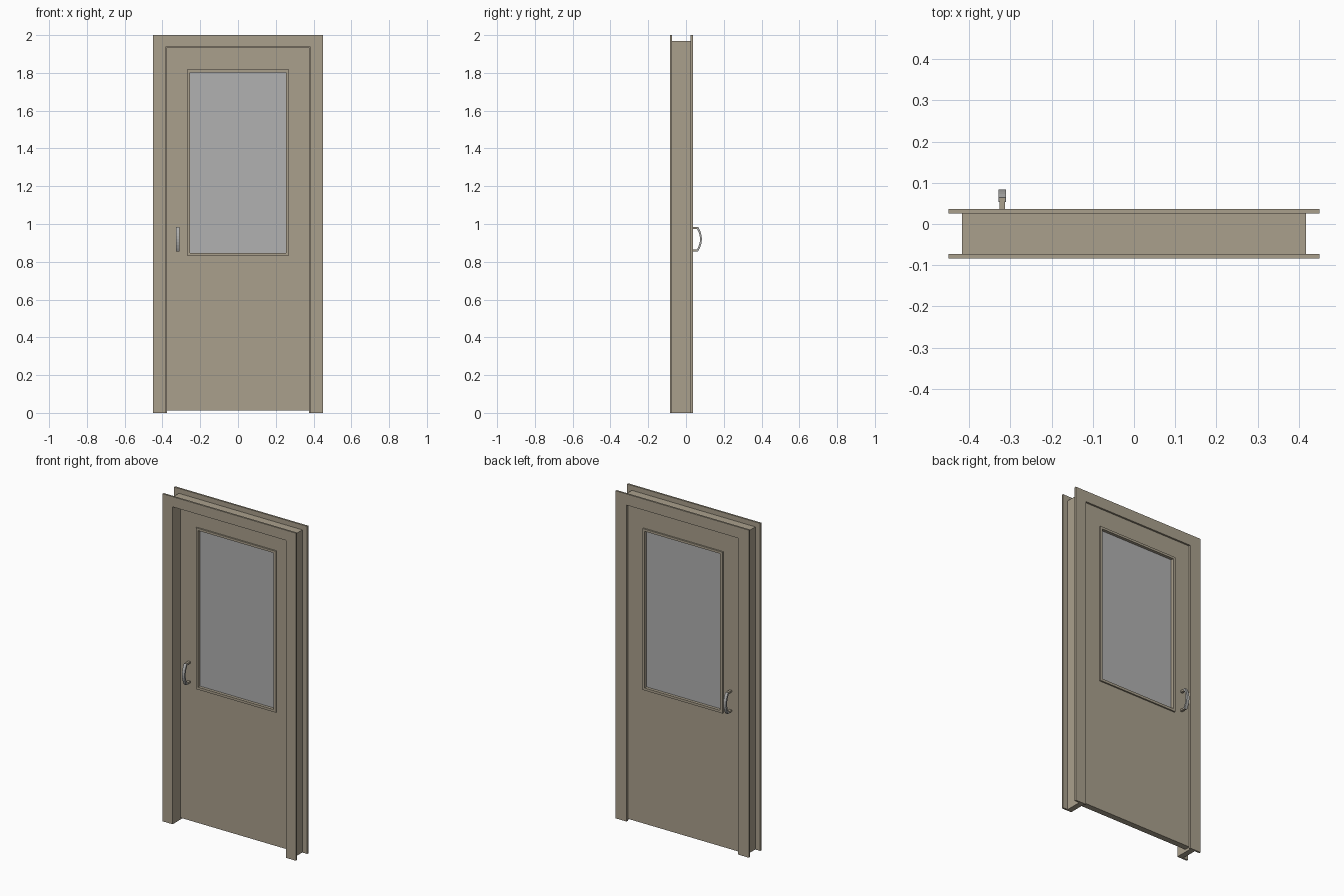
import bpy, bmesh, math

if "Cube" in bpy.data.objects:
    bpy.data.objects.remove(bpy.data.objects["Cube"])


def mat(name, c):
    m = bpy.data.materials.new(name)
    m.diffuse_color = (*c, 1)
    m.use_nodes = True
    m.node_tree.nodes["Principled BSDF"].inputs["Base Color"].default_value = m.diffuse_color
    return m


PAINT = mat("beige paint", (0.40, 0.35, 0.265))
GLASS = mat("grey glass", (0.44, 0.44, 0.44))
METAL = mat("grey metal", (0.42, 0.42, 0.41))


def finish(name, bm, m):
    bmesh.ops.recalc_face_normals(bm, faces=bm.faces[:])
    me = bpy.data.meshes.new(name)
    bm.to_mesh(me)
    bm.free()
    me.materials.append(m)
    ob = bpy.data.objects.new(name, me)
    bpy.context.collection.objects.link(ob)
    return ob


def extrude(name, pts, vec, m):
    """Closed 3D outline pushed along vec."""
    bm = bmesh.new()
    f = bm.faces.new([bm.verts.new(p) for p in pts])
    r = bmesh.ops.extrude_face_region(bm, geom=[f])
    bmesh.ops.translate(bm, vec=vec, verts=[v for v in r["geom"] if isinstance(v, bmesh.types.BMVert)])
    return finish(name, bm, m)


def arch(name, xo, zo, xi, zi, y0, y1):
    """Upside-down U standing on the floor."""
    p = [(-xo, 0), (-xo, zo), (xo, zo), (xo, 0), (xi, 0), (xi, zi), (-xi, zi), (-xi, 0)]
    extrude(name, [(x, y0, z) for x, z in p], (0, y1 - y0, 0), PAINT)


def ring(name, outer, inner, y0, y1, m):
    """Rectangular frame; outer and inner are (x half, z low, z high)."""
    bm = bmesh.new()

    def loop(r, y):
        x, a, b = r
        return [bm.verts.new(c) for c in ((-x, y, a), (x, y, a), (x, y, b), (-x, y, b))]
    loops = [loop(outer, y0), loop(outer, y1), loop(inner, y1), loop(inner, y0)]
    for i in range(4):
        a, b = loops[i], loops[(i + 1) % 4]
        for j in range(4):
            k = (j + 1) % 4
            bm.faces.new((a[j], a[k], b[k], b[j]))
    finish(name, bm, m)


def box(name, x0, x1, y0, y1, z0, z1, m):
    extrude(name, [(x0, y0, z0), (x1, y0, z0), (x1, y0, z1), (x0, y0, z1)], (0, y1 - y0, 0), m)


# Door frame: front casing, jamb, back casing
arch("front_casing", 0.45, 2.0, 0.383, 1.938, -0.084, -0.073)
arch("jamb", 0.417, 1.97, 0.383, 1.938, -0.073, 0.025)
arch("back_casing", 0.45, 2.0, 0.376, 1.932, 0.025, 0.036)

# Door leaf with window opening, glazing trim and pane
FRONT, BACK = -0.012, 0.025
ring("door_leaf", (0.379, 0.013, 1.934), (0.262, 0.84, 1.81), FRONT, BACK, PAINT)
ring("window_trim", (0.27, 0.832, 1.817), (0.255, 0.847, 1.803), FRONT - 0.009, BACK + 0.009, PAINT)
box("window_pane", -0.258, 0.258, -0.003, 0.016, 0.844, 1.806, GLASS)

# Pull handle on each side: two legs and a bowed grip
HX, ZC, HALF, N = -0.32, 0.92, 0.065, 8
for side, face, s in (("back", BACK, 1), ("front", FRONT, -1)):
    for name, z in (("upper", ZC + HALF - 0.011), ("lower", ZC - HALF)):
        y = sorted((face, face + s * 0.038))
        box(f"{side}_handle_{name}_leg", HX - 0.007, HX + 0.007, y[0], y[1], z, z + 0.011, PAINT)
    outer, inner = [], []
    for i in range(N + 1):
        t = -1 + 2 * i / N
        bow = 1 - t * t
        outer.append((HX - 0.009, face + s * (0.039 + 0.020 * bow), ZC + HALF * t))
        inner.append((HX - 0.009, face + s * (0.029 + 0.020 * bow), ZC + (HALF - 0.004) * t))
    extrude(f"{side}_handle_grip", outer + inner[::-1], (0.018, 0, 0), METAL)
